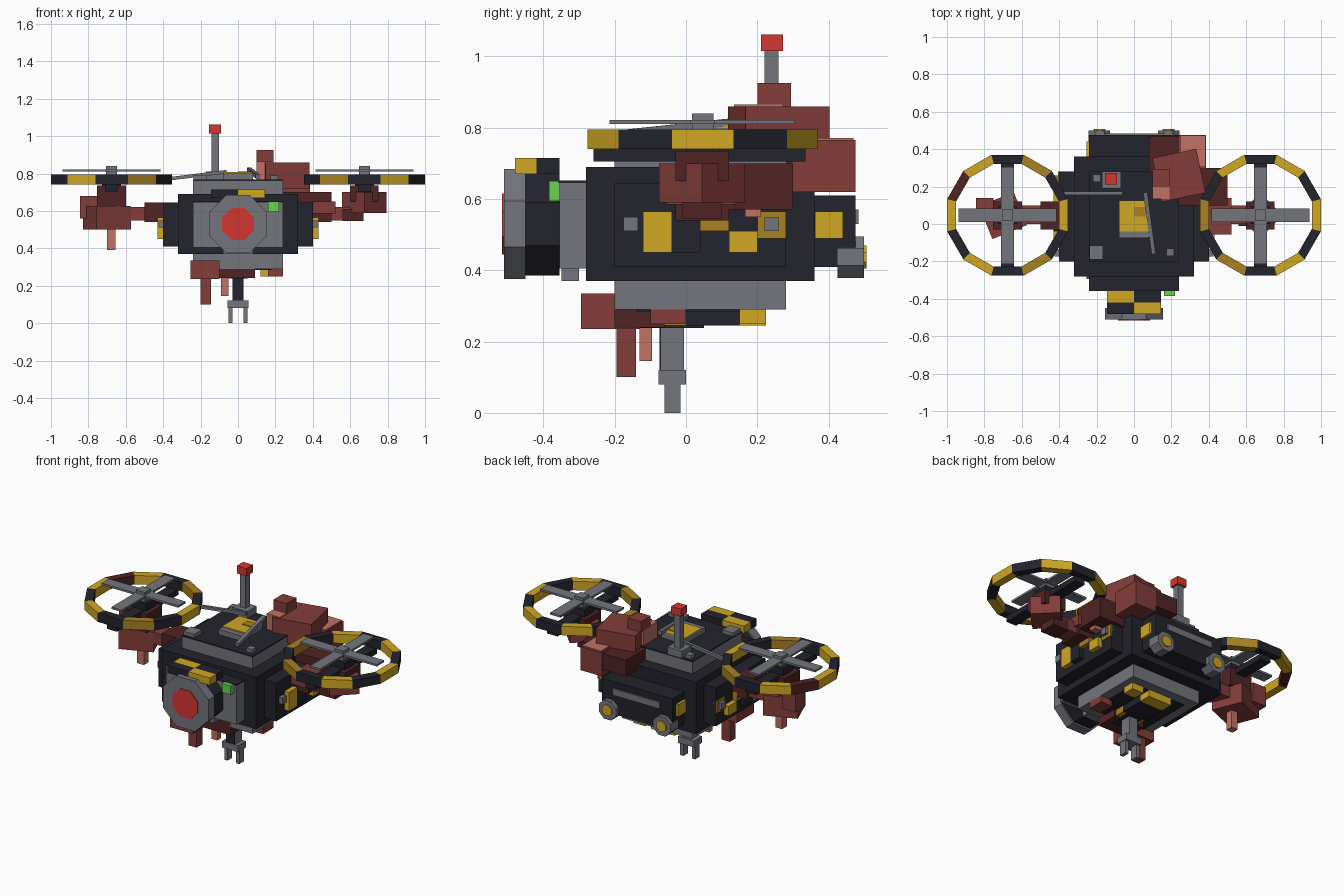
import bpy, bmesh
from math import cos, sin, tan, pi, radians
from mathutils import Vector

cube = bpy.data.objects.get("Cube")
if cube:
    bpy.data.objects.remove(cube)

# Palette, written as sRGB and stored as linear
def material(name, *rgb):
    lin = [((c / 255 + 0.055) / 1.055) ** 2.4 for c in rgb] + [1]
    m = bpy.data.materials.new(name)
    m.use_nodes = True
    m.diffuse_color = lin
    m.node_tree.nodes["Principled BSDF"].inputs["Base Color"].default_value = lin
    return m

DARK = material("dark hull", 35, 35, 46)
GREY = material("steel grey", 115, 118, 125)
YELLOW = material("hazard yellow", 208, 168, 35)
MUSTARD = material("worn yellow", 168, 130, 34)
RED = material("signal red", 212, 54, 48)
GREEN = material("signal green", 106, 210, 80)
RUST = material("rust", 131, 61, 58)
MAROON = material("dark rust", 80, 36, 36)
PINK = material("light rust", 194, 114, 101)

def finish(name, bm, mat):
    bmesh.ops.recalc_face_normals(bm, faces=bm.faces)
    me = bpy.data.meshes.new(name)
    bm.to_mesh(me)
    bm.free()
    me.materials.append(mat)
    ob = bpy.data.objects.new(name, me)
    bpy.context.collection.objects.link(ob)
    return ob

def box(name, mat, x, y, z, turn=0):
    """Box from three (low, high) ranges, optionally turned about z."""
    bm = bmesh.new()
    bmesh.ops.create_cube(bm, size=1)
    for v in bm.verts:
        v.co = Vector((r[1] - r[0]) * c for r, c in zip((x, y, z), v.co))
    ob = finish(name, bm, mat)
    ob.location = [sum(r) / 2 for r in (x, y, z)]
    ob.rotation_euler.z = radians(turn)
    return ob

def wide(name, mat, half, y, z):
    return box(name, mat, (-half, half), y, z)

def octagon(name, mat, x, z, apothem, y):
    """Eight-sided prism along y."""
    bm = bmesh.new()
    r = apothem / cos(pi / 8)
    rim = [bm.verts.new((x + r * cos((k + .5) * pi / 4), y[0],
                         z + r * sin((k + .5) * pi / 4))) for k in range(8)]
    face = bm.faces.new(rim)
    ext = bmesh.ops.extrude_face_region(bm, geom=[face])
    for v in ext["geom"]:
        if isinstance(v, bmesh.types.BMVert):
            v.co.y = y[1]
    return finish(name, bm, mat)

def rod(name, mat, a, b, w):
    """Thin square bar between two points."""
    a, b = Vector(a), Vector(b)
    ob = box(name, mat, (-w, w), (-w, w), (-(b - a).length / 2, (b - a).length / 2))
    ob.location = (a + b) / 2
    ob.rotation_mode = 'QUATERNION'
    ob.rotation_quaternion = (b - a).to_track_quat('Z', 'Y')

# Stepped hull
wide("hull_core", DARK, .32, (-.28, .36), (.37, .69))
wide("hull_sides", DARK, .40, (-.2, .28), (.41, .645))
wide("hull_back", DARK, .24, (.36, .475), (.41, .61))
wide("hull_front", GREY, .24, (-.355, -.28), (.405, .645))
wide("hull_front_cover", DARK, .24, (-.358, -.28), (.645, .652))
wide("belly_frame", GREY, .24, (-.2, .28), (.29, .37))
wide("belly_panel", DARK, .18, (-.14, .22), (.284, .29))
wide("roof_frame", GREY, .24, (-.2, .28), (.69, .76))
wide("roof_cap", DARK, .24, (-.2, .28), (.76, .768))
wide("roof_hatch", GREY, .08, (-.075, .125), (.768, .8))
box("hatch_yellow", YELLOW, (-.08, .08), (-.04, .125), (.8, .807))
box("hatch_worn", MUSTARD, (0, .07), (.04, .09), (.807, .811))
wide("back_vent", GREY, .16, (.475, .484), (.53, .57))
wide("chin_block", GREY, .08, (-.35, -.3), (.37, .41))

# Front eye
octagon("eye_ring", GREY, 0, .53, .155, (-.51, -.45))
octagon("eye_housing", DARK, 0, .53, .145, (-.45, -.355))
octagon("eye_lens", RED, 0, .53, .085, (-.516, -.51))

# Checkered brow over the eye
for i, xr in enumerate(((-.145, 0), (0, .145))):
    for j, yr in enumerate(((-.48, -.42), (-.42, -.355))):
        box("brow_check", YELLOW if i != j else DARK, xr, yr, (.67, .715))
box("green_lamp", GREEN, (.16, .22), (-.385, -.345), (.595, .65))

# Mirrored parts
for s in (-1, 1):
    def side(name, mat, x, y, z, turn=0):
        return box(name, mat, sorted((s * x[0], s * x[1])), y, z, s * turn)

    # Hazard patches and bolts on the flanks
    side("flank_check", YELLOW, (.40, .43), (-.12, -.04), (.45, .565))
    side("flank_check", DARK, (.40, .43), (-.04, .04), (.45, .565))
    side("flank_check", MUSTARD, (.40, .43), (.04, .12), (.51, .565))
    side("flank_check", YELLOW, (.40, .43), (.12, .2), (.45, .51))
    side("flank_check", MUSTARD, (.38, .406), (.2, .28), (.49, .565))
    side("rear_corner", YELLOW, (.22, .255), (.362, .44), (.49, .565))
    for y in (-.155, .24):
        side("flank_bolt", GREY, (.40, .425), (y - .02, y + .02), (.51, .55))

    # Rear thrusters
    octagon("thruster", GREY, s * .185, .437, .058, (.425, .5))
    octagon("thruster_glow", YELLOW, s * .185, .437, .032, (.5, .507))

    # Rotor: twelve-sided hazard ring, spar, hub and crossed blades
    cx, cy = s * .676, .047
    for k in range(12):
        bm = bmesh.new()
        pts = []
        for r, d in ((.275, -1), (.275, 1), (.323, 1), (.323, -1)):
            a, rad = (k + d * .5) * pi / 6, r / cos(pi / 12)
            pts.append((cx + rad * cos(a), cy + rad * sin(a)))
        low, high = ([bm.verts.new((*p, z)) for p in pts] for z in (.74, .795))
        bm.faces.new(low)
        bm.faces.new(high)
        for i in range(4):
            j = (i + 1) % 4
            bm.faces.new((low[i], low[j], high[j], high[i]))
        tone = DARK if k % 2 else MUSTARD if k in (2, 10) and s < 0 or k in (6, 8) and s > 0 else YELLOW
        if s < 0 and k == 5:
            tone = MAROON
        finish("rotor_ring_segment", bm, tone)
    side("rotor_spar", DARK, (.641, .711), (-.26, .335), (.705, .74))
    side("rotor_hub", DARK, (.626, .726), (.0, .095), (.70, .78))
    side("rotor_axle", GREY, (.646, .706), (.017, .077), (.77, .84))
    side("rotor_blade", GREY, (.415, .937), (.012, .082), (.81, .822))
    side("rotor_blade", GREY, (.641, .711), (-.215, .305), (.81, .822))

    # Rotor arm
    side("arm_root", MAROON, (.38, .5), (-.03, .12), (.54, .645))
    side("arm_middle", RUST, (.46, .62), (.0, .1), (.55, .62))

# Left rotor mount: turned blocks
box("left_mount", RUST, (.59, .76), (-.04, .13), (.59, .7), 45)
box("left_mount_top", MAROON, (.6, .75), (-.03, .12), (.65, .735))
box("left_mount_foot", MAROON, (.56, .67), (-.01, .1), (.545, .61))
box("left_arm_plate", RUST, (.4, .52), (-.055, .14), (.585, .65))
box("left_arm_chip", PINK, (.41, .46), (.165, .21), (.55, .645))

# Right rotor mount
box("right_mount", RUST, (-.80, -.60), (-.05, .14), (.5, .625), 22)
box("right_mount_top", MAROON, (-.755, -.6), (-.03, .12), (.62, .735))
box("right_mount_side", RUST, (-.845, -.75), (.05, .14), (.56, .68))
box("right_mount_drip", PINK, (-.70, -.655), (.02, .065), (.39, .5))

# Rust growth at the rear left corner
box("growth_main", RUST, (.12, .36), (.14, .38), (.72, .86), 12)
box("growth_step", MAROON, (.08, .24), (.25, .47), (.66, .76))
box("growth_light", PINK, (.1, .19), (.135, .27), (.75, .865))
box("growth_top", RUST, (.1, .19), (.2, .295), (.86, .925))
box("growth_back", RUST, (.24, .385), (.295, .475), (.62, .765))
box("growth_back_cap", PINK, (.25, .38), (.31, .47), (.765, .772))
box("growth_side", MAROON, (.24, .5), (.1, .3), (.57, .7))

# Rust growth under the belly
box("belly_growth", RUST, (-.255, -.1), (-.295, -.13), (.235, .335))
box("belly_growth_side", MAROON, (-.12, .09), (-.2, -.06), (.24, .33))
box("belly_drip", RUST, (-.2, -.145), (-.195, -.14), (.1, .235))
box("belly_drip_small", PINK, (-.09, -.05), (-.13, -.095), (.145, .24))
box("belly_patch", RUST, (.16, .24), (-.1, .0), (.25, .3))

# Hazard strip and claw
for mat, y in ((MUSTARD, (-.07, 0)), (DARK, (0, .15)), (YELLOW, (.15, .225))):
    wide("belly_strip", mat, .08, y, (.245, .3))
box("belly_check", YELLOW, (.12, .2), (.15, .225), (.25, .3))
wide("claw_base", DARK, .05, (-.13, .05), (.238, .246))
wide("claw_pole", GREY, .03, (-.07, -.005), (.12, .24))
wide("claw_pole_front", DARK, .03, (-.075, -.07), (.12, .24))
wide("claw_bar", GREY, .055, (-.077, 0), (.08, .12))
for s in (-1, 1):
    box("claw_prong", GREY, (s * .04 - .011, s * .04 + .011), (-.06, -.015), (0, .085))

# Antenna, roof fittings and pipes
box("antenna_base", GREY, (-.17, -.07), (.19, .28), (.768, .81))
box("antenna_pole", GREY, (-.142, -.102), (.22, .26), (.81, 1.015))
box("antenna_tip", RED, (-.155, -.09), (.21, .272), (1.015, 1.062))
for x, y, h in ((-.2, .245, .02), (-.202, -.153, .037), (.195, -.15, .02)):
    box("roof_bolt", GREY, (x - h, x + h), (y - h, y + h), (.765, .79))
rod("roof_pipe_side", GREY, (-.38, .165, .77), (-.06, .165, .81), .009)
rod("roof_pipe_front", GREY, (.06, .17, .82), (.105, -.16, .785), .011)
